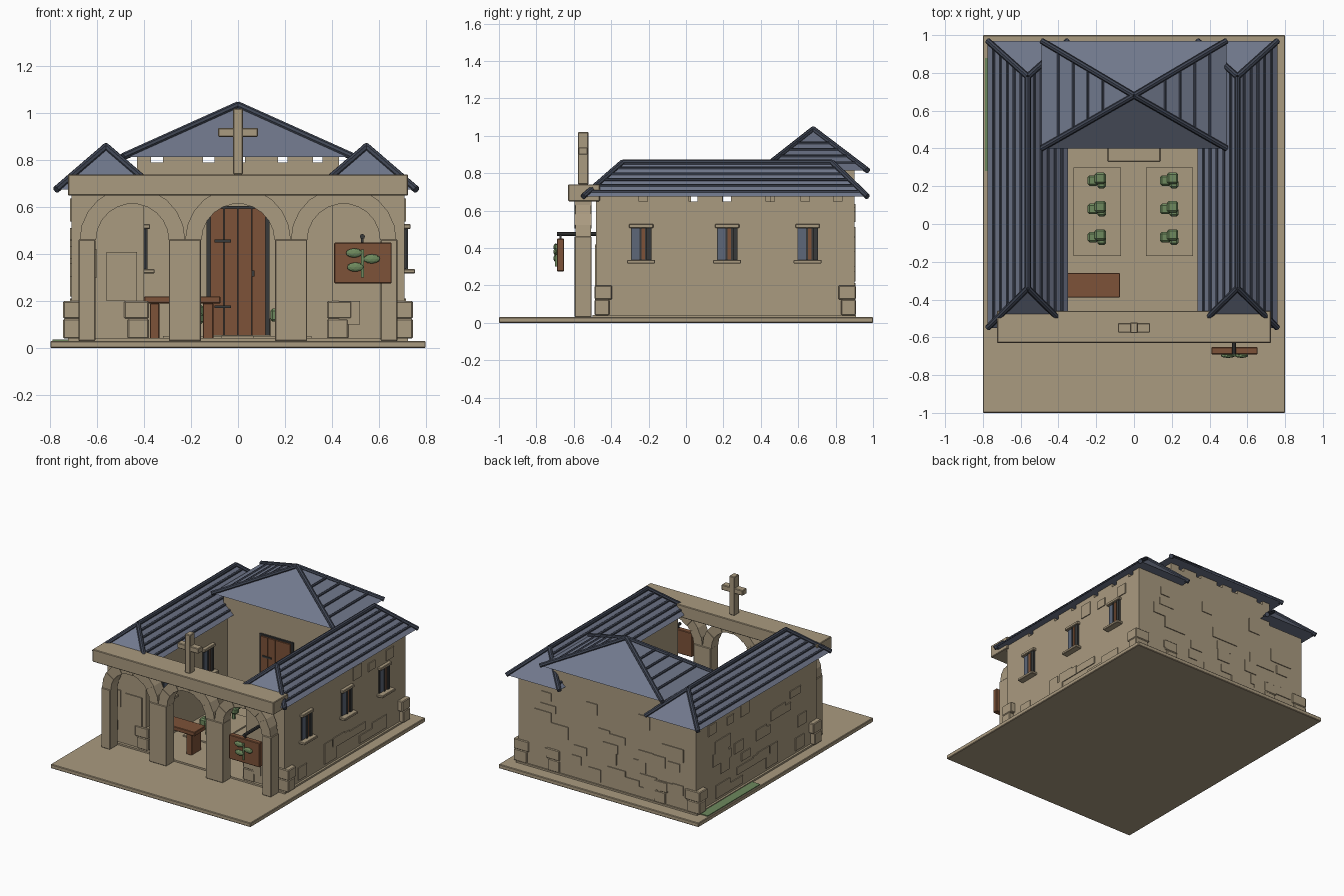
import bpy, bmesh, math, random
from mathutils import Vector

if "Cube" in bpy.data.objects:
    bpy.data.objects.remove(bpy.data.objects["Cube"])

random.seed(4)


def mat(name, rgb):
    m = bpy.data.materials.new(name)
    m.diffuse_color = (*rgb, 1)
    m.use_nodes = True
    m.node_tree.nodes["Principled BSDF"].inputs["Base Color"].default_value = m.diffuse_color
    return m


STONE = mat("sandstone", (.40, .325, .215))
ROOF = mat("slate_blue", (.165, .19, .265))
RIB = mat("dark_slate", (.05, .06, .088))
WOOD = mat("brown_wood", (.205, .085, .04))
IRON = mat("dark_iron", (.04, .042, .042))
GREEN = mat("leaf_green", (.155, .25, .11))
GLASS = mat("window_blue", (.11, .135, .19))


def mesh(name, bm, m):
    bmesh.ops.recalc_face_normals(bm, faces=bm.faces)
    me = bpy.data.meshes.new(name)
    bm.to_mesh(me)
    bm.free()
    me.materials.append(m)
    ob = bpy.data.objects.new(name, me)
    bpy.context.collection.objects.link(ob)
    return ob


def add_box(bm, x0, x1, y0, y1, z0, z1):
    vs = bmesh.ops.create_cube(bm, size=1)["verts"]
    for v in vs:
        v.co = ((x0 + x1) / 2 + v.co.x * (x1 - x0),
                (y0 + y1) / 2 + v.co.y * (y1 - y0),
                (z0 + z1) / 2 + v.co.z * (z1 - z0))


def boxes(name, m, *dims, bevel=0):
    bm = bmesh.new()
    for d in dims:
        add_box(bm, *d)
    ob = mesh(name, bm, m)
    if bevel:
        mod = ob.modifiers.new("bevel", "BEVEL")
        mod.width, mod.segments = bevel, 1
    return ob


def tubes(name, m, pairs, r, sides=8):
    bm = bmesh.new()
    for a, b in pairs:
        a, b = Vector(a), Vector(b)
        d = b - a
        vs = bmesh.ops.create_cone(bm, cap_ends=True, segments=sides, radius1=r,
                                   radius2=r, depth=d.length)["verts"]
        q = d.to_track_quat("Z", "Y")
        for v in vs:
            v.co = q @ v.co + (a + b) / 2
    return mesh(name, bm, m)


def hip_roof(name, x0, x1, y0, y1, r0, r1, ze, zr, steps):
    """Hipped roof with its ridge along y, caps on the hips, ribs along the side slopes."""
    xm = (x0 + x1) / 2
    A, B, C, D = (x0, y0, ze), (x1, y0, ze), (x1, y1, ze), (x0, y1, ze)
    R, S = (xm, r0, zr), (xm, r1, zr)
    bm = bmesh.new()
    a, b, c, d, r, s = [bm.verts.new(p) for p in (A, B, C, D, R, S)]
    for f in ((a, b, r), (c, d, s), (b, c, s, r), (d, a, r, s), (d, c, b, a)):
        bm.faces.new(f)
    bmesh.ops.remove_doubles(bm, verts=bm.verts, dist=1e-5)
    mesh(name, bm, ROOF)
    caps = [(A, R), (B, R), (C, S), (D, S)]
    if r1 - r0 > .01:
        caps.append((R, S))
    tubes(name + "_caps", RIB, caps, .016)
    ribs = []
    for t in steps:
        for xe in (x0, x1):
            x, z = xe + (xm - xe) * t, ze + (zr - ze) * t
            ribs.append(((x, y0 + (r0 - y0) * t, z), (x, y1 + (r1 - y1) * t, z)))
    tubes(name + "_ribs", RIB, ribs, .009, 6)


# ground and foundation
boxes("ground_slab", STONE, (-.8, .8, -1, 1, 0, .03), bevel=.004)
boxes("foundation", STONE, (-.725, .725, -.5, .91, .02, .042))
boxes("grass_strip", GREEN, (-.79, -.7, .28, .88, .025, .036))

# side wings, window set repeated on the +x wall of each
for side, xa in (("left", -.71), ("right", .40)):
    xb = xa + .31
    boxes(side + "_wing_walls", STONE, (xa, xb, -.48, .9, .03, .65))
    tops, y = [], -.48
    while y < .86:
        w = random.uniform(.1, .26)
        tops.append((xa, xb, y, min(y + w, .9), .64, .68))
        y += w + .045
    boxes(side + "_wing_top_stones", STONE, *tops)
    q = []
    for cx, sx in ((xa, -1), (xb, 1)):
        for cy, sy in ((-.48, -1), (.9, 1)):
            for z0, z1, l in ((.04, .125, .07), (.125, .2, .085)):
                e = .035 if abs(cx) > .6 else .02
                xs = sorted((cx + sx * e, cx - sx * l))
                ys = sorted((cy + sy * .008, cy - sy * l))
                q.append((*xs, *ys, z0, z1))
    boxes(side + "_corner_stones", STONE, *q, bevel=.005)
    for i, y in enumerate((-.24, .22, .65)):
        n = f"{side}_window_{i + 1}_"
        boxes(n + "recess", IRON, (xb - .02, xb + .006, y - .055, y + .055, .335, .51),
              (xb, xb + .015, y - .008, y + .002, .335, .51),
              (xb, xb + .015, y + .03, y + .055, .335, .51))
        boxes(n + "pane", GLASS, (xb, xb + .009, y - .05, y - .008, .34, .505))
        boxes(n + "shutter", WOOD, (xb, xb + .011, y + .002, y + .02, .34, .505))
        boxes(n + "sill_and_lintel", STONE,
              (xb - .01, xb + .045, y - .075, y + .075, .318, .336),
              (xb - .01, xb + .025, y - .065, y + .065, .508, .528), bevel=.003)
    hip_roof(side + "_wing_roof", xa - .065, xb + .05, -.55, .97, -.34, .78,
             .675, .858, (.15, .32, .49, .66, .83))

# central hall
boxes("hall_walls", STONE, (-.43, .43, .45, .9, .03, .79))
boxes("hall_top_stones", STONE,
      *[(x, x + w, .45, .9, .78, .82) for x, w in
        ((-.43, .06), (-.32, .17), (-.1, .08), (.03, .14), (.21, .11), (.36, .07))])
hip_roof("hall_roof", -.49, .49, .4, .97, .68, .68, .815, 1.035, (.18, .34, .5, .66))
boxes("door_side_stones", STONE, (-.2, -.135, .42, .46, .04, .13),
      (.135, .2, .42, .46, .04, .13), bevel=.004)
boxes("door_step", STONE, (-.14, .14, .33, .46, .03, .055), bevel=.004)

# plank door
boxes("door_frame", IRON, (-.135, .135, .437, .46, .05, .605))
boxes("door_planks", WOOD,
      *[(-.118 + i * .0595, -.061 + i * .0595, .425, .45, .055, .595) for i in range(4)])
boxes("door_hinges", IRON, *[(-.1, -.03, .418, .43, z, z + .012) for z in (.17, .45)])
boxes("door_handle", IRON, (.058, .07, .41, .43, .305, .33))

# shallow raised stones on the outer walls
plates = []
for _ in range(26):
    w, h = random.uniform(.07, .18), random.uniform(.05, .1)
    z = random.choice((.06, .14, .22, .3, .38, .46, .54))
    y, x = random.uniform(-.38, .68), random.uniform(-.62, .45)
    plates.append((-.716, -.70, y, y + w, z, z + h))
    plates.append((x, x + w, .89, .906, z, z + h))
    if z < .2 or z > .52:
        plates.append((.70, .716, y, y + w, z, z + h))
boxes("raised_wall_stones", STONE, *plates)
boxes("front_wall_stones", STONE, (-.56, -.43, -.487, -.47, .2, .41),
      (.43, .52, -.487, -.47, .1, .2), (-.68, -.6, -.487, -.47, .3, .42))

# arcade: pillars, arch stones, beam
boxes("arcade_pillars", STONE,
      *[(a, b, -.595, -.505, .03, .462) for a, b in
        ((-.68, -.608), (-.295, -.157), (.157, .295), (.608, .68))], bevel=.004)
for name, cx in (("left", -.45), ("centre", 0), ("right", .45)):
    bm = bmesh.new()
    N = 11
    for i in range(N):
        dy = .045 if i % 2 else .041
        ring = []
        for y in (-.55 - dy, -.55 + dy):
            for r, k in ((.155, i), (.155, i + 1), (.225, i + 1), (.225, i)):
                a = math.pi * k / N
                ring.append(bm.verts.new((cx + r * math.cos(a), y, .46 + r * math.sin(a))))
        bm.faces.new(ring[:4])
        bm.faces.new(ring[4:])
        for k in range(4):
            j = (k + 1) % 4
            bm.faces.new((ring[k], ring[j], ring[j + 4], ring[k + 4]))
    mesh(name + "_arch_stones", bm, STONE)
boxes("arcade_beam", STONE, (-.725, .725, -.63, -.46, .65, .74), bevel=.004)

# cross on the beam
boxes("cross", STONE, (-.021, .021, -.578, -.522, .74, 1.02),
      (-.085, .085, -.575, -.525, .9, .938), bevel=.004)

# hanging sign with a leafy sprig
boxes("sign_board", WOOD, (.41, .655, -.69, -.652, .275, .45), bevel=.004)
tubes("sign_bracket", IRON, [((.53, -.69, .475), (.53, -.47, .475))], .011)
boxes("sign_hanger", IRON, (.525, .535, -.676, -.666, .44, .475))
boxes("sprig_stem", GREEN, (.525, .537, -.7, -.688, .3, .42))
bm = bmesh.new()
for x, z in ((.495, .405), (.57, .38), (.5, .345)):
    for v in bmesh.ops.create_icosphere(bm, subdivisions=2, radius=1)["verts"]:
        v.co = (x + v.co.x * .036, -.697 + v.co.y * .012, z + v.co.z * .02)
mesh("sprig_leaves", bm, GREEN)

# courtyard bench
boxes("bench", WOOD, (-.4, -.075, -.39, -.26, .19, .22),
      (-.15, -.105, -.38, -.27, .04, .19), (-.375, -.335, -.38, -.27, .04, .19), bevel=.003)

# garden beds with leafy plants
for side, x in (("left", -.195), ("right", .188)):
    boxes(side + "_garden_bed", STONE, (x - .125, x + .125, -.17, .3, .03, .052))
    heads, stems = [], []
    for y in (.23, .08, -.07):
        for dx, dy, z, s in ((-.022, 0, .14, .028), (.016, .012, .155, .03), (.024, -.018, .125, .023)):
            heads.append((x + dx - s, x + dx + s, y + dy - s, y + dy + s, z - s, z + s))
        stems.append(((x, y, .04), (x, y, .14)))
    boxes(side + "_plant_heads", GREEN, *heads, bevel=.01)
    tubes(side + "_plant_stems", GREEN, stems, .012, 6)
